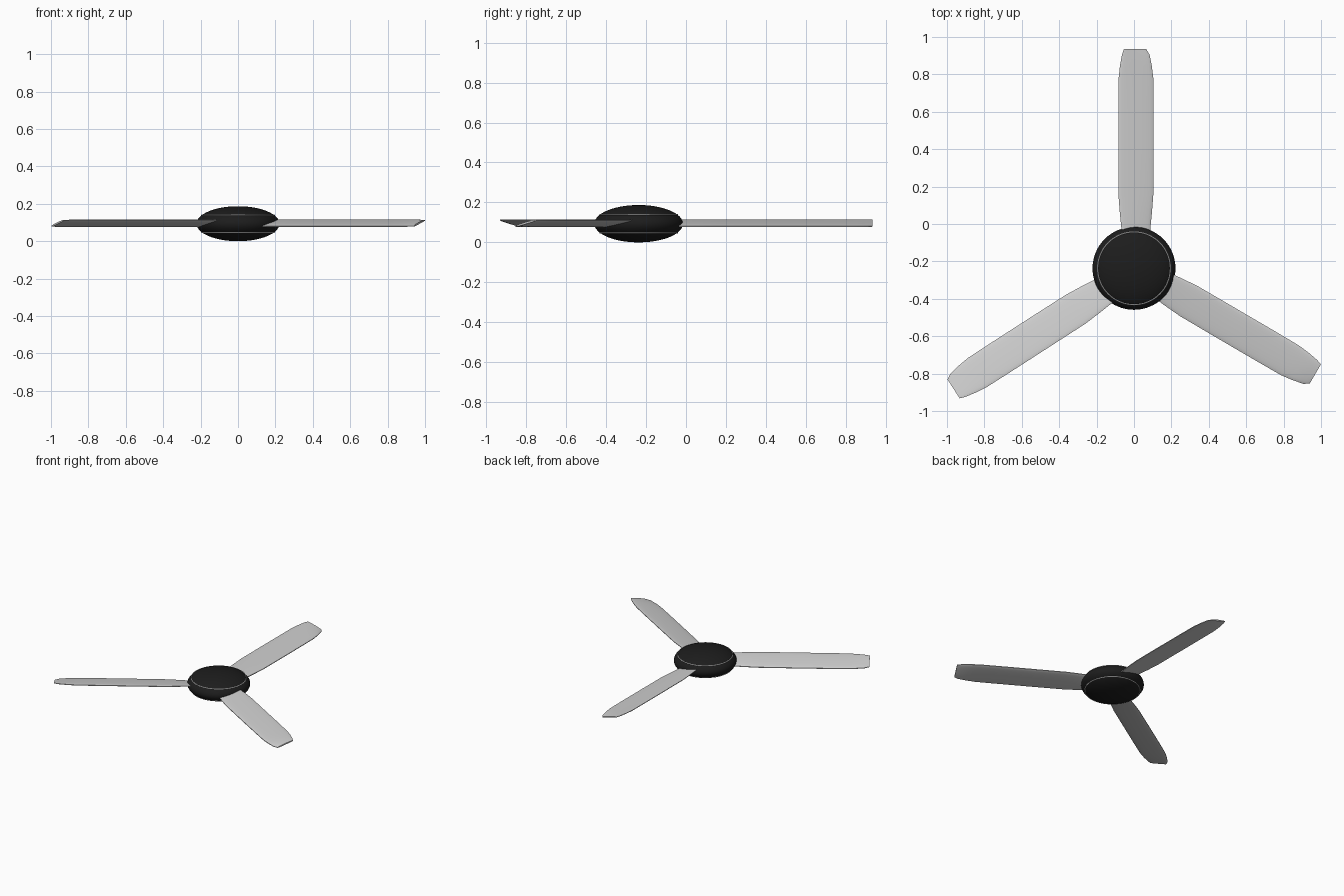
import bpy, bmesh, math
from mathutils import Matrix, Vector

if "Cube" in bpy.data.objects:
    bpy.data.objects.remove(bpy.data.objects["Cube"])

HUB = Vector((0, -0.237, 0.0935))   # centre of the motor housing
RX, RZ = 0.222, 0.0935              # housing half sizes


def material(name, v):
    m = bpy.data.materials.new(name)
    m.diffuse_color = (v, v, v, 1)
    m.use_nodes = True
    m.node_tree.nodes["Principled BSDF"].inputs["Base Color"].default_value = m.diffuse_color
    return m


black = material("black_housing", 0.012)
grey = material("light_grey_blade", 0.62)
silver = material("silver_trim", 0.75)


def skin(name, rings, mat, caps=True, loop=False):
    """Join closed rings of points into one smooth object."""
    bm = bmesh.new()
    vr = [[bm.verts.new(p) for p in r] for r in rings]
    n = len(vr[0])
    pairs = list(zip(vr, vr[1:])) + ([(vr[-1], vr[0])] if loop else [])
    for a, b in pairs:
        for i in range(n):
            j = (i + 1) % n
            bm.faces.new((a[i], a[j], b[j], b[i]))
    if caps:
        bm.faces.new(vr[0])
        bm.faces.new(vr[-1])
    bmesh.ops.recalc_face_normals(bm, faces=bm.faces)
    me = bpy.data.meshes.new(name)
    bm.to_mesh(me)
    bm.free()
    me.materials.append(mat)
    ob = bpy.data.objects.new(name, me)
    bpy.context.collection.objects.link(ob)
    bpy.ops.object.select_all(action='DESELECT')
    ob.select_set(True)
    bpy.context.view_layer.objects.active = ob
    bpy.ops.object.shade_smooth_by_angle(angle=math.radians(40))
    return ob


def circle(r, z, n=64):
    return [HUB + Vector((r * math.cos(2 * math.pi * i / n),
                          r * math.sin(2 * math.pi * i / n), z)) for i in range(n)]


# Motor housing: flattened ellipsoid
lat = [math.radians(a) for a in range(-87, 88, 6)]
skin("motor_housing", [circle(RX * math.cos(a), RZ * math.sin(a)) for a in lat], black)

# Thin trim rings above and below
for name, side in (("upper_trim_ring", 1), ("lower_trim_ring", -1)):
    r = 0.194
    z = side * RZ * math.sqrt(1 - (r / RX) ** 2)
    prof = [(r + 0.0035 * math.cos(k * math.pi / 3),
             z + 0.0035 * math.sin(k * math.pi / 3)) for k in range(6)]
    skin(name, [circle(*p) for p in prof], silver, caps=False, loop=True)

# Blades: distance from tip, width on each side, half thickness
STATIONS = [(0, .065, .056, .005), (.03, .075, .074, .007), (.09, .086, .086, .008),
            (.155, .093, .094, .008), (.30, .094, .095, .008), (.55, .094, .095, .008),
            (.78, .094, .094, .008), (.87, .087, .087, .008), (.96, .078, .078, .008),
            (1.06, .075, .075, .008)]


def section(d, left, right, thick, n=24):
    pts = []
    for i in range(n):
        t = 2 * math.pi * (i + 0.5) / n
        w, s = math.cos(t), math.sin(t)
        h = math.copysign(abs(s) ** 0.6, s) * thick
        pts.append(Vector((-d, w * (left if w > 0 else right), 0.096 + 0.016 * w + h)))
    return pts


for name, angle, tip in (("rear_blade", 90, (0.010, 0.935)),
                         ("left_blade", 212.8, (-0.967, -0.878)),
                         ("right_blade", -30.3, (0.967, -0.806))):
    m = Matrix.Translation((*tip, 0)) @ Matrix.Rotation(math.radians(angle), 4, 'Z')
    skin(name, [[m @ p for p in section(*s)] for s in STATIONS], grey)
